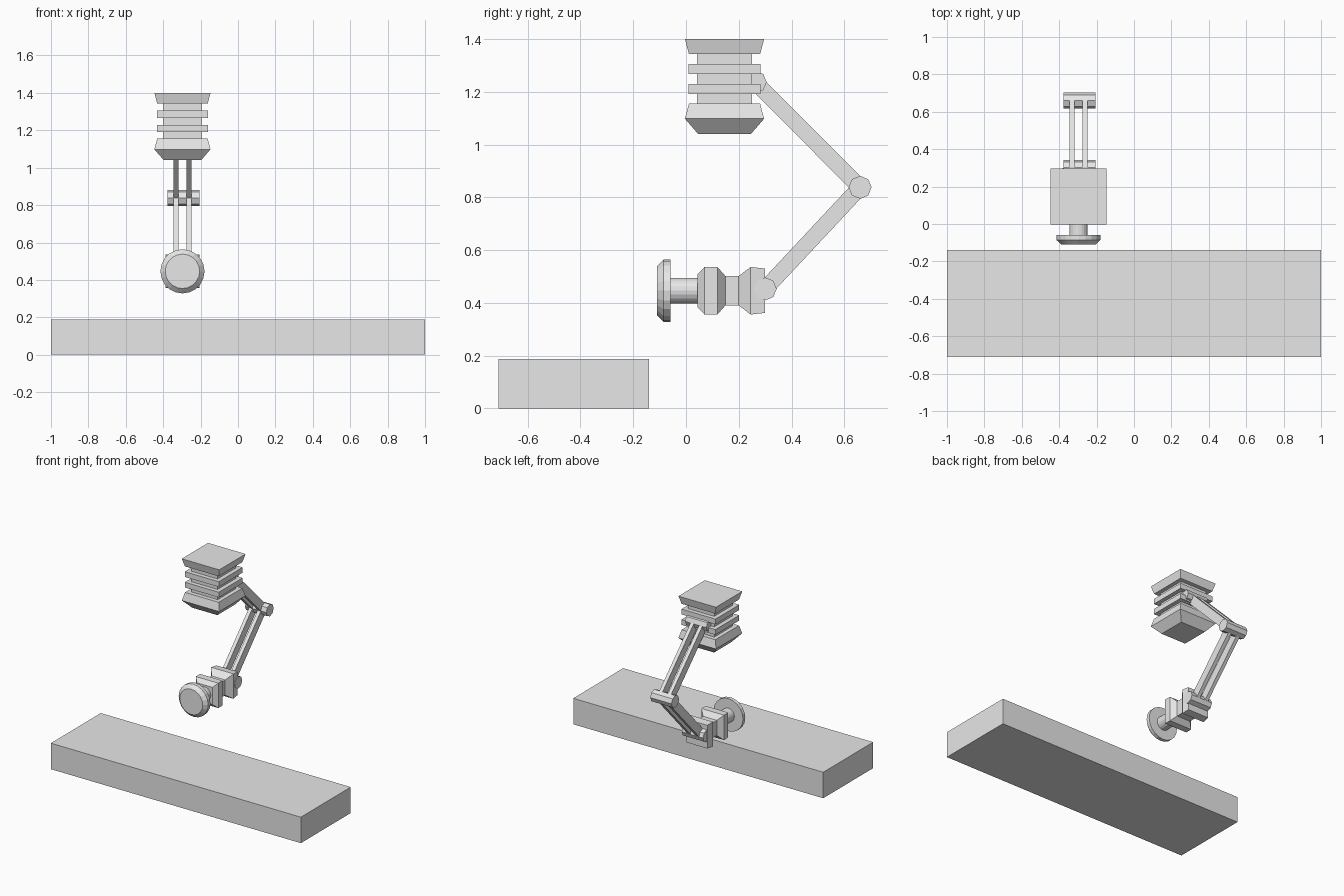
import bpy, bmesh, math
from mathutils import Matrix, Vector

if "Cube" in bpy.data.objects:
    bpy.data.objects.remove(bpy.data.objects["Cube"])

grey = bpy.data.materials.new("plain grey")
grey.diffuse_color = (0.8, 0.8, 0.8, 1)
grey.use_nodes = True
grey.node_tree.nodes["Principled BSDF"].inputs["Base Color"].default_value = grey.diffuse_color


def finish(name, bm):
    bmesh.ops.recalc_face_normals(bm, faces=bm.faces)
    mesh = bpy.data.meshes.new(name)
    bm.to_mesh(mesh)
    bm.free()
    mesh.materials.append(grey)
    obj = bpy.data.objects.new(name, mesh)
    bpy.context.collection.objects.link(obj)
    return obj


def loft(name, profile, sides, axis, centre):
    """Stack regular rings (distance, radius) along an axis; 4 sides use half-widths."""
    bm = bmesh.new()
    rings = []
    grow, turn = (math.sqrt(2), math.pi / 4) if sides == 4 else (1, 0)
    for t, r in profile:
        ring = []
        for i in range(sides):
            ang = turn + 2 * math.pi * i / sides
            a, b = r * grow * math.cos(ang), r * grow * math.sin(ang)
            p = {'X': (t, a, b), 'Y': (a, t, b), 'Z': (a, b, t)}[axis]
            ring.append(bm.verts.new(Vector(p) + Vector(centre)))
        rings.append(ring)
    for lo, hi in zip(rings, rings[1:]):
        for i in range(sides):
            j = (i + 1) % sides
            bm.faces.new((lo[i], lo[j], hi[j], hi[i]))
    bm.faces.new(rings[0])
    bm.faces.new(rings[-1])
    return finish(name, bm)


def box(name, matrix):
    bm = bmesh.new()
    bmesh.ops.create_cube(bm, size=1, matrix=matrix)
    return finish(name, bm)


def bar(name, x, start, end):
    """Flat bar between two (y, z) pivots."""
    a, b = Vector((x, *start)), Vector((x, *end))
    d = b - a
    tilt = math.atan2(d.z, d.y)
    box(name, Matrix.Translation((a + b) / 2) @ Matrix.Rotation(tilt, 4, 'X')
        @ Matrix.Diagonal((0.026, d.length, 0.061, 1)))


CX = -0.297

# Long slab
box("slab", Matrix.Translation((0, -0.425, 0.094)) @ Matrix.Diagonal((2, 0.57, 0.188, 1)))

# Square ribbed mount
loft("mount", [(1.04, 0.10), (1.098, 0.15), (1.155, 0.135), (1.155, 0.105),
               (1.191, 0.105), (1.191, 0.136), (1.229, 0.136), (1.229, 0.105),
               (1.267, 0.105), (1.267, 0.136), (1.305, 0.136), (1.305, 0.105),
               (1.343, 0.105), (1.343, 0.135), (1.40, 0.15)], 4, 'Z', (CX, 0.146, 0))

# Octagonal pivots joined by paired bars
pivots = {"shoulder": (0.262, 1.237), "elbow": (0.66, 0.838), "wrist": (0.30, 0.453)}
for label, (y, z) in pivots.items():
    loft(label + "_pivot", [(-0.085, 0.0435), (0.085, 0.0435)], 8, 'X', (-0.2915, y, z))
for side, x in (("left", -0.331), ("right", -0.262)):
    bar("upper_bar_" + side, x, pivots["shoulder"], pivots["elbow"])
    bar("lower_bar_" + side, x, pivots["wrist"], pivots["elbow"])

# Square waisted hand block
loft("hand_block", [(0.044, 0.062), (0.07, 0.09), (0.119, 0.09), (0.15, 0.055),
                    (0.199, 0.055), (0.245, 0.09), (0.30, 0.084)], 4, 'Y', (CX, 0, 0.446))

# Round shaft and bevelled pad
loft("shaft", [(-0.07, 0.049), (0.06, 0.049)], 20, 'Y', (CX, 0, 0.446))
loft("pad", [(-0.11, 0.092), (-0.085, 0.118), (-0.059, 0.118)], 20, 'Y', (CX, 0, 0.446))
